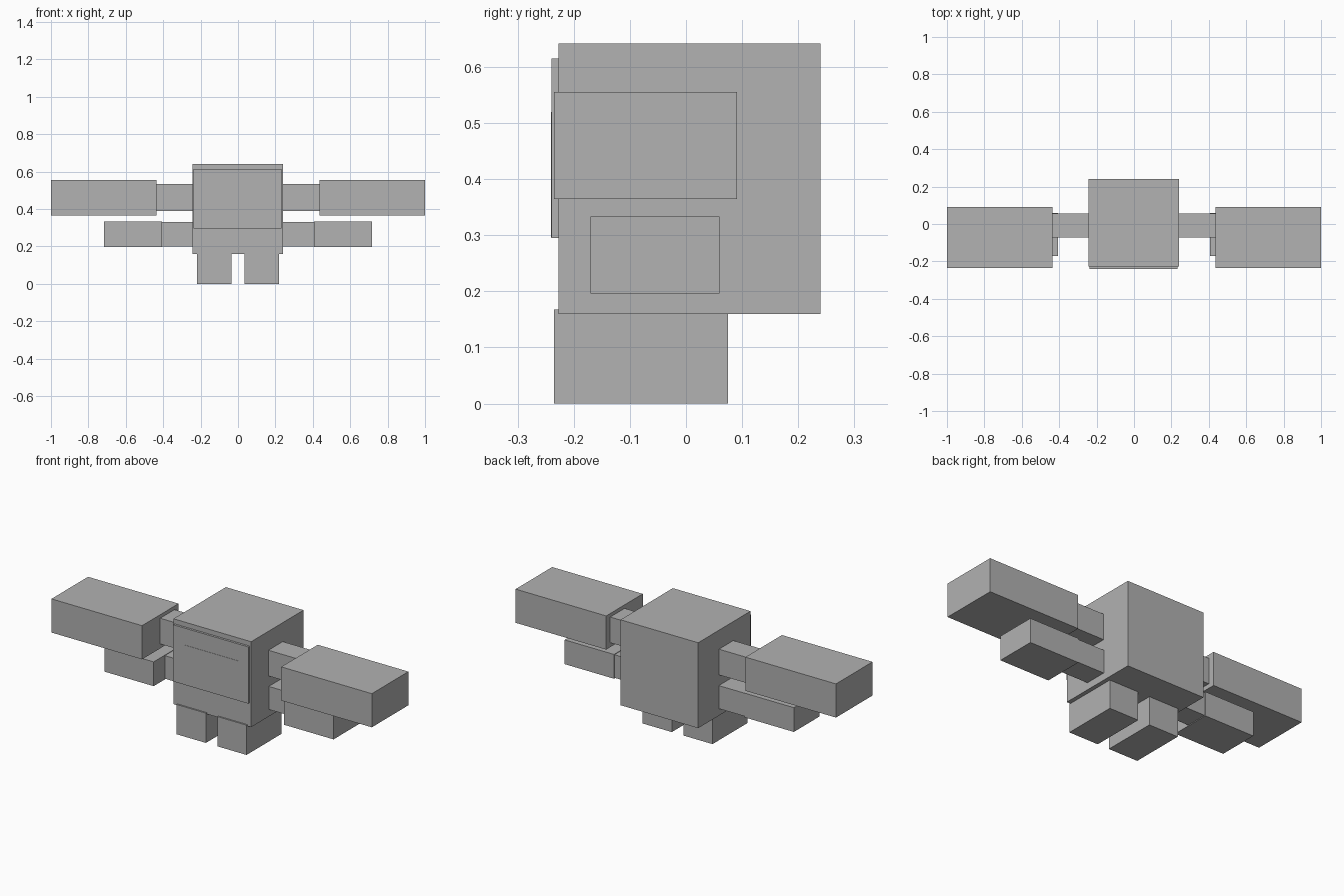
import bpy
import bmesh
from mathutils import Vector

cube = bpy.data.objects.get("Cube")
if cube:
    bpy.data.objects.remove(cube, do_unlink=True)

grey = bpy.data.materials.new("plain grey")
grey.use_nodes = True
colour = (0.445, 0.445, 0.445, 1.0)
grey.diffuse_color = colour
grey.node_tree.nodes["Principled BSDF"].inputs["Base Color"].default_value = colour


def box(name, x, y, z):
    """Flat-faced box from (min, max) ranges on each axis."""
    low, high = (Vector(c) for c in zip(x, y, z))
    bm = bmesh.new()
    bmesh.ops.create_cube(bm, size=1.0)
    bmesh.ops.scale(bm, vec=high - low, verts=bm.verts)
    mesh = bpy.data.meshes.new(name)
    bm.to_mesh(mesh)
    bm.free()
    mesh.materials.append(grey)
    obj = bpy.data.objects.new(name, mesh)
    obj.location = (low + high) / 2
    bpy.context.collection.objects.link(obj)
    return obj


def pair(name, x, y, z):
    """The same box on the left (+x) and right (-x) sides."""
    box("left_" + name, x, y, z)
    box("right_" + name, (-x[1], -x[0]), y, z)


# Body with a raised face plate and a thin panel on it
box("body", (-0.244, 0.241), (-0.227, 0.24), (0.16, 0.642))
box("face_plate", (-0.237, 0.232), (-0.2395, -0.22), (0.295, 0.615))
box("face_panel", (-0.17, 0.168), (-0.241, -0.235), (0.296, 0.52))

# Upper arms: narrow shoulder, large block
pair("upper_shoulder", (0.22, 0.45), (-0.073, 0.055), (0.39, 0.535))
pair("upper_arm", (0.4345, 1.0), (-0.235, 0.091), (0.365, 0.555))

# Lower arms: narrow shoulder, smaller block
pair("lower_shoulder", (0.22, 0.42), (-0.07, 0.056), (0.2, 0.33))
pair("lower_arm", (0.4075, 0.7155), (-0.17, 0.06), (0.196, 0.333))

# Legs
pair("leg", (0.036, 0.218), (-0.235, 0.075), (0.0, 0.168))
